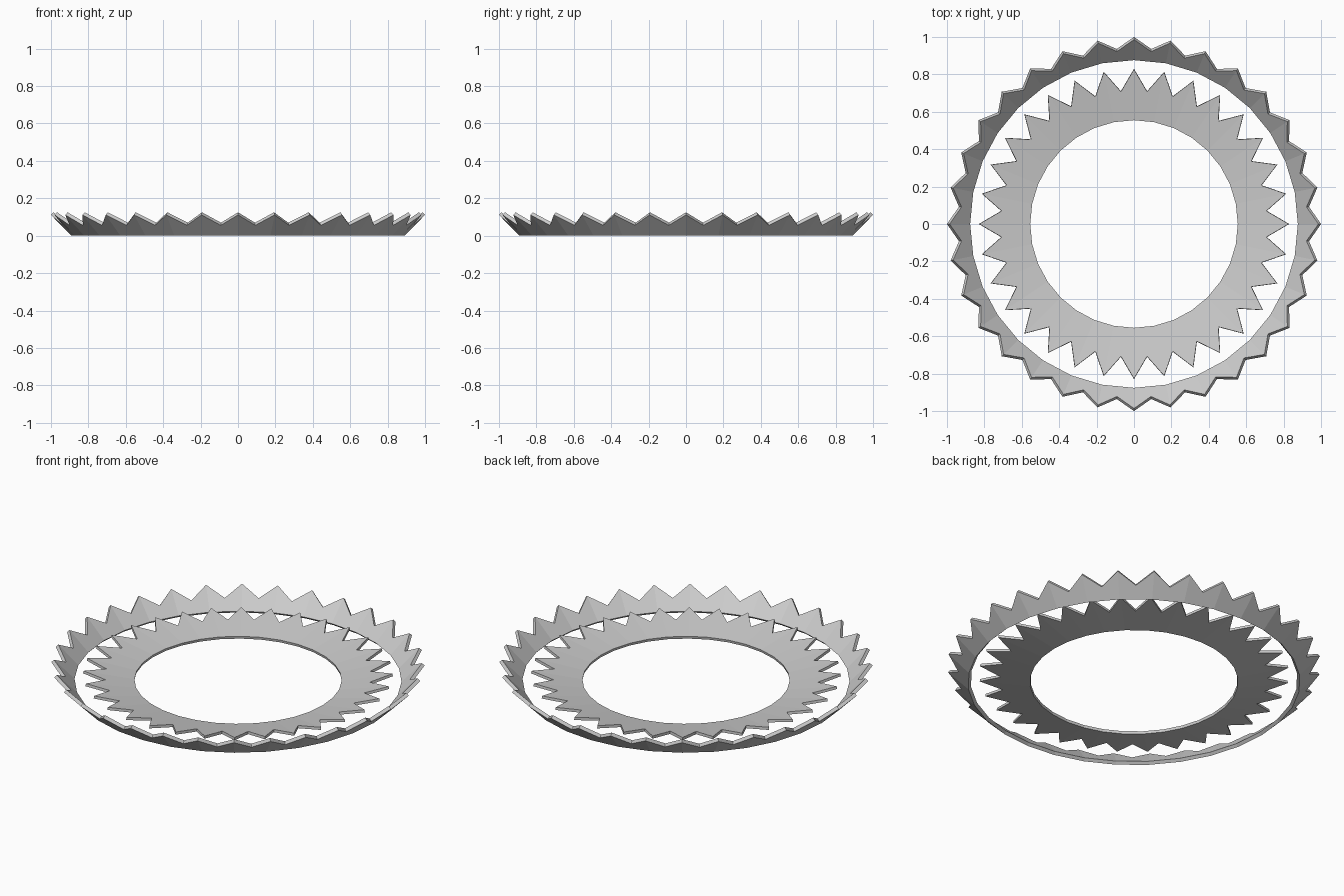
import bpy, bmesh
from math import sin, cos, pi
from mathutils import Vector

cube = bpy.data.objects.get("Cube")
if cube:
    bpy.data.objects.remove(cube)

TEETH = 32

grey = bpy.data.materials.new("plain_grey")
grey.use_nodes = True
colour = (0.6, 0.6, 0.6, 1)
grey.diffuse_color = colour
grey.node_tree.nodes["Principled BSDF"].inputs["Base Color"].default_value = colour


def polar(rz, step):
    a = 2 * pi * step / TEETH
    return Vector((rz[0] * sin(a), rz[0] * cos(a), rz[1]))


def toothed_ring(name, under, upper, notch):
    """Ring of flat panels; under and upper are (root, tip) pairs of (radius, height)."""
    bm = bmesh.new()
    sheets = []
    for root, tip in (under, upper):
        roots = [bm.verts.new(polar(root, i)) for i in range(TEETH)]
        tips = [bm.verts.new(polar(tip, i)) for i in range(TEETH)]
        # Each notch lies on the flat panel between two neighbouring teeth
        mid = Vector(root).lerp(Vector(tip), notch)
        notches = [bm.verts.new((polar(mid, i) + polar(mid, i + 1)) / 2) for i in range(TEETH)]
        sheets.append((roots, tips, notches))
    (r0, t0, n0), (r1, t1, n1) = sheets
    for i in range(TEETH):
        j = (i + 1) % TEETH
        # Under and upper panels
        for r, t, n in sheets:
            bm.faces.new((r[i], r[j], n[i]))
            bm.faces.new((r[i], n[i], t[i]))
            bm.faces.new((r[j], t[j], n[i]))
        # Root wall and the two flanks of the notch
        bm.faces.new((r0[i], r0[j], r1[j], r1[i]))
        bm.faces.new((t0[i], n0[i], n1[i], t1[i]))
        bm.faces.new((n0[i], t0[j], t1[j], n1[i]))
    bmesh.ops.recalc_face_normals(bm, faces=bm.faces)
    # Merge the coplanar triangles into single panels
    bmesh.ops.dissolve_limit(bm, angle_limit=0.005, verts=bm.verts, edges=bm.edges)
    mesh = bpy.data.meshes.new(name)
    bm.to_mesh(mesh)
    bm.free()
    mesh.materials.append(grey)
    obj = bpy.data.objects.new(name, mesh)
    bpy.context.collection.objects.link(obj)


# Steep outer crown and shallow inner dish
toothed_ring("outer_toothed_ring",
             ((0.89, 0), (1.0, 0.111)), ((0.876, 0.014), (0.986, 0.125)), 0.5)
toothed_ring("inner_toothed_ring",
             ((0.558, 0), (0.83, 0.046)), ((0.555, 0.015), (0.827, 0.061)), 0.585)
